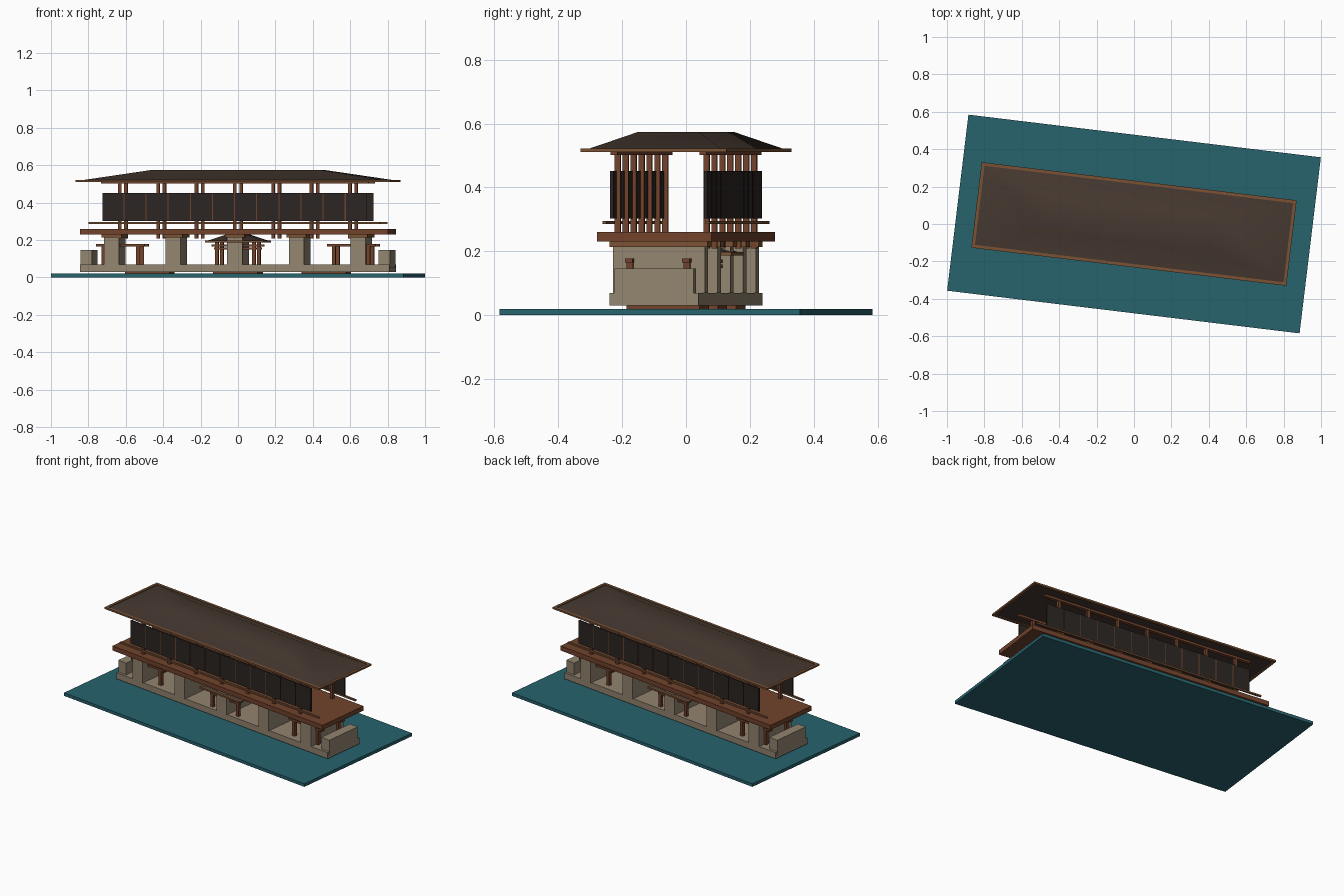
import bpy, bmesh, math
from mathutils import Matrix, Vector

if "Cube" in bpy.data.objects:
    bpy.data.objects.remove(bpy.data.objects["Cube"])

# The whole pavilion is turned slightly on its site
TURN = Matrix.Rotation(math.radians(-6.9), 4, 'Z')


def material(name, rgb):
    m = bpy.data.materials.new(name)
    m.diffuse_color = (*rgb, 1)
    m.use_nodes = True
    m.node_tree.nodes["Principled BSDF"].inputs["Base Color"].default_value = m.diffuse_color
    return m


WATER = material("water", (0.02, 0.125, 0.155))
STONE = material("stone", (0.29, 0.235, 0.16))
WOOD = material("wood", (0.165, 0.055, 0.025))
TRIM = material("trim_wood", (0.20, 0.085, 0.035))
ROOF = material("roof", (0.062, 0.041, 0.03))
DARK = material("dark_screen", (0.024, 0.018, 0.016))


def finish(name, bm, mat, smooth=False):
    bmesh.ops.recalc_face_normals(bm, faces=bm.faces)
    me = bpy.data.meshes.new(name)
    bm.to_mesh(me)
    bm.free()
    me.transform(TURN)
    me.materials.append(mat)
    ob = bpy.data.objects.new(name, me)
    bpy.context.collection.objects.link(ob)
    if smooth:
        bpy.ops.object.select_all(action='DESELECT')
        ob.select_set(True)
        bpy.context.view_layer.objects.active = ob
        bpy.ops.object.shade_smooth_by_angle(angle=math.radians(40))
    return ob


def boxes(name, mat, items):
    """Each item: centre x, centre y, half x, half y, z bottom, z top."""
    bm = bmesh.new()
    for x, y, hx, hy, z0, z1 in items:
        m = Matrix.Translation((x, y, (z0 + z1) / 2)) @ Matrix.Diagonal((2 * hx, 2 * hy, z1 - z0, 1))
        bmesh.ops.create_cube(bm, size=1, matrix=m)
    return finish(name, bm, mat)


def hip(name, mat, base, top, z0, z1):
    """Hipped roof with a narrower flat crown."""
    bm = bmesh.new()
    rings = []
    for (hx, hy), z in ((base, z0), (top, z1)):
        rings.append([bm.verts.new((sx * hx, sy * hy, z))
                      for sx, sy in ((-1, -1), (1, -1), (1, 1), (-1, 1))])
    for i in range(4):
        j = (i + 1) % 4
        bm.faces.new((rings[0][i], rings[0][j], rings[1][j], rings[1][i]))
    bm.faces.new(rings[0])
    bm.faces.new(rings[1])
    return finish(name, bm, mat, True)


def frame(name, mat, hx, hy, w, z0, z1):
    """Rectangular border of four bars."""
    return boxes(name, mat,
                 [(0, s * (hy - w / 2), hx, w / 2, z0, z1) for s in (-1, 1)] +
                 [(s * (hx - w / 2), 0, w / 2, hy - w, z0, z1) for s in (-1, 1)])


SIDES = (-1, 1)

# Water and stone base on wooden pads
boxes("water", WATER, [(0, 0, 0.949, 0.474, 0, 0.02)])
boxes("base_pads", WOOD, [(x, 0, 0.12, 0.115, 0.02, 0.031) for x in (-0.475, 0, 0.475)])
boxes("stone_base", STONE, [(0, 0, 0.833, 0.14, 0.03, 0.07)])
boxes("end_blocks", STONE, [(s * 0.803, 0, 0.031, 0.125, 0.05, 0.146) for s in SIDES])

# Cross-wall piers with timber caps
PIERS = [-0.664, -0.332, 0, 0.332, 0.664]
boxes("piers", STONE, [(x, 0, 0.041, 0.145, 0.07, 0.216) for x in PIERS])
boxes("pier_caps", TRIM, [(x, 0, 0.052, 0.155, 0.213, 0.231) for x in PIERS])

# Side benches: long bars on posts
boxes("bench_rails", WOOD, [(s * 0.622, t * 0.09, 0.13, 0.012, 0.165, 0.178)
                            for s in SIDES for t in SIDES])
boxes("bench_posts", WOOD, [(s * x, t * 0.09, 0.01, 0.01, 0.07, 0.168)
                            for s in SIDES for t in SIDES for x in (0.527, 0.712)])

# Small central canopy
hip("canopy_roof", ROOF, (0.15, 0.155), (0.06, 0.06), 0.195, 0.228)
frame("canopy_eave", TRIM, 0.157, 0.162, 0.012, 0.187, 0.198)
boxes("canopy_rails", WOOD, [(0, t * 0.11, hx, 0.01, z, z + 0.011)
                             for t in SIDES for hx, z in ((0.128, 0.164), (0.115, 0.148))])
boxes("canopy_posts", WOOD, [(s * 0.1, t * 0.11, 0.009, 0.009, 0.07, 0.19)
                             for s in SIDES for t in SIDES])

# Upper deck and handrails
boxes("deck", WOOD, [(0, 0, 0.829, 0.181, 0.23, 0.26)])
boxes("handrails", TRIM, [(0, t * 0.162, 0.785, 0.006, 0.285, 0.295) for t in SIDES])

# Two rows of columns and top plates
COLS = [i * 0.2065 for i in range(-3, 4)]
boxes("columns", WOOD, [(x, t * 0.14, 0.009, 0.009, 0.209, 0.508) for x in COLS for t in SIDES])
boxes("top_plates", WOOD, [(0, t * 0.14, 0.72, 0.011, 0.501, 0.515) for t in SIDES])

# Dark screens, twelve on each side
STEP = 1.43 / 12
boxes("screens", DARK, [((i - 5.5) * STEP, t * 0.148, STEP * 0.475, 0.005, 0.302, 0.452)
                        for i in range(12) for t in SIDES])
boxes("screen_battens", WOOD, [((i - 6) * STEP, t * 0.147, 0.003, 0.004, 0.302, 0.452)
                               for i in range(1, 12) for t in SIDES])

# Main hipped roof with fascia
hip("main_roof", ROOF, (0.838, 0.22), (0.457, 0.095), 0.516, 0.574)
frame("roof_fascia", TRIM, 0.848, 0.23, 0.017, 0.511, 0.522)
